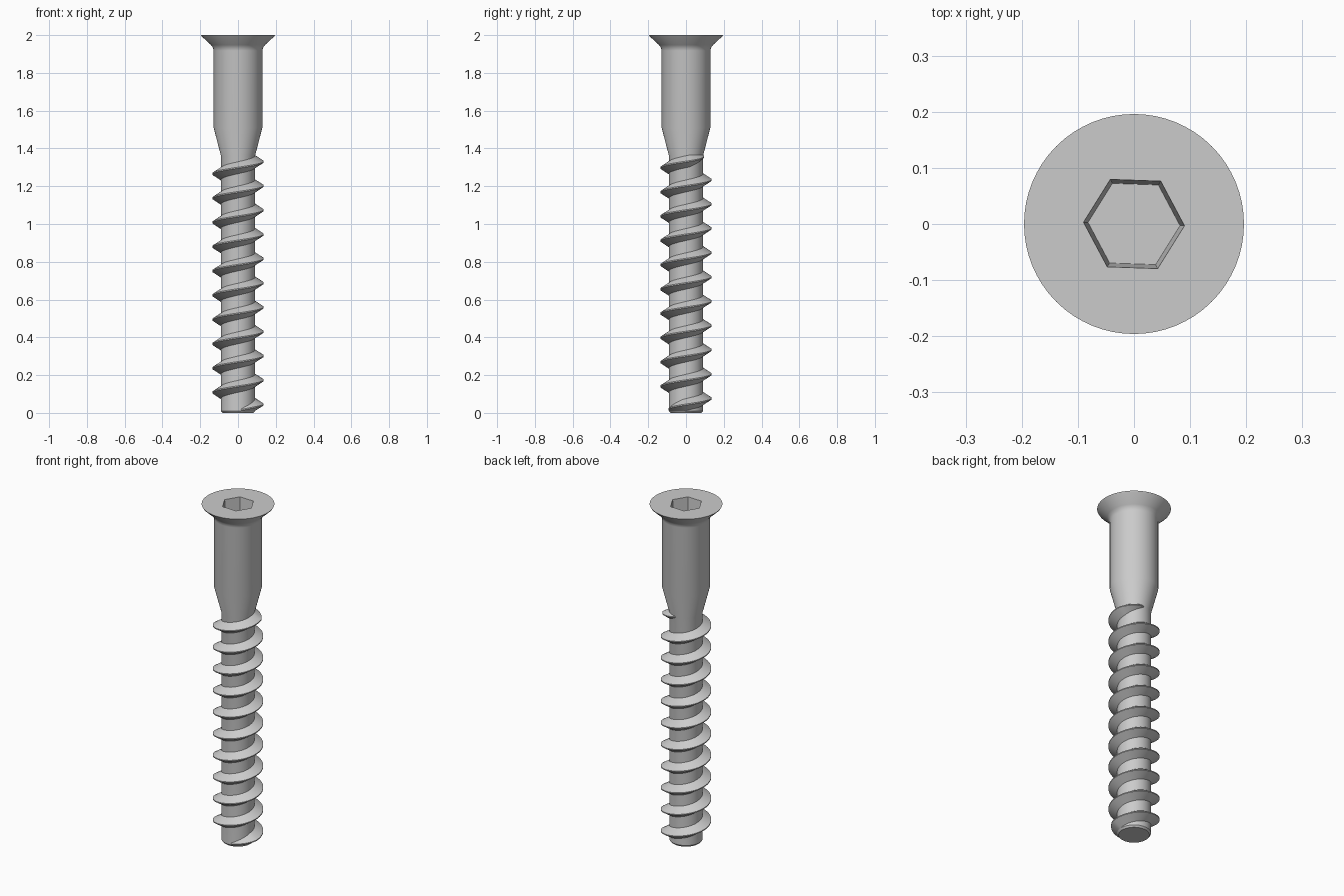
import bpy, bmesh
from math import sin, cos, pi, radians

if "Cube" in bpy.data.objects:
    bpy.data.objects.remove(bpy.data.objects["Cube"])

SIDES = 64


def make_object(name, bm):
    bmesh.ops.recalc_face_normals(bm, faces=bm.faces)
    mesh = bpy.data.meshes.new(name)
    bm.to_mesh(mesh)
    bm.free()
    obj = bpy.data.objects.new(name, mesh)
    bpy.context.collection.objects.link(obj)
    return obj


def activate(obj):
    bpy.ops.object.select_all(action='DESELECT')
    obj.select_set(True)
    bpy.context.view_layer.objects.active = obj


def smooth(obj, angle=30):
    activate(obj)
    bpy.ops.object.shade_smooth_by_angle(angle=radians(angle))


def ring(bm, radius, z, sides, turn=0.0):
    return [bm.verts.new((radius * cos(2 * pi * i / sides + turn),
                          radius * sin(2 * pi * i / sides + turn), z))
            for i in range(sides)]


def stack(name, profile, sides, turn=0.0):
    """Closed solid from (radius, z) rings."""
    bm = bmesh.new()
    rings = [ring(bm, r, z, sides, turn) for r, z in profile]
    for a, b in zip(rings, rings[1:]):
        for i in range(sides):
            j = (i + 1) % sides
            bm.faces.new((a[i], a[j], b[j], b[i]))
    bm.faces.new(rings[0][::-1])
    bm.faces.new(rings[-1])
    return make_object(name, bm)


# Body: threaded core, taper, smooth shank and countersunk head
body = stack("screw_body", [
    (0.082, 0.0), (0.09, 0.01), (0.09, 1.36), (0.129, 1.51), (0.129, 1.918),
    (0.133, 1.934), (0.143, 1.948), (0.192, 1.993), (0.196, 2.0)], SIDES)

# Hex socket cut into the head
cutter = stack("socket_cutter", [(0.082, 1.89), (0.09, 2.0), (0.09, 2.05)],
               6, radians(-2))
cutter.hide_render = True
cut = body.modifiers.new("socket", 'BOOLEAN')
cut.object = cutter
cut.operation = 'DIFFERENCE'
cut.solver = 'EXACT'
activate(body)
bpy.ops.object.modifier_apply(modifier=cut.name)
bpy.data.objects.remove(cutter, do_unlink=True)
smooth(body)

# Thread: V-shaped section swept along a right-handed helix, fading at both ends
PITCH, Z0 = 0.1286, 0.044
START, END, STEP = -80, 3600 + 85, 5
bm = bmesh.new()
sections = []
for deg in range(START, END + 1, STEP):
    a = radians(deg)
    fade = min(1.0, (deg - START) / 75 + 0.05, (END - deg) / 75 + 0.05)
    z = Z0 + PITCH * deg / 360
    crest = 0.09 + 0.046 * fade
    half = 0.036 * (0.3 + 0.7 * fade)
    section = [(0.083, -half), (crest, -0.003), (crest, 0.003), (0.083, half)]
    sections.append([bm.verts.new((r * cos(a), r * sin(a), max(z + dz, 0.006)))
                     for r, dz in section])
for s, t in zip(sections, sections[1:]):
    for i in range(4):
        j = (i + 1) % 4
        bm.faces.new((s[i], s[j], t[j], t[i]))
bm.faces.new(sections[0])
bm.faces.new(sections[-1])
thread = make_object("screw_thread", bm)
smooth(thread)
